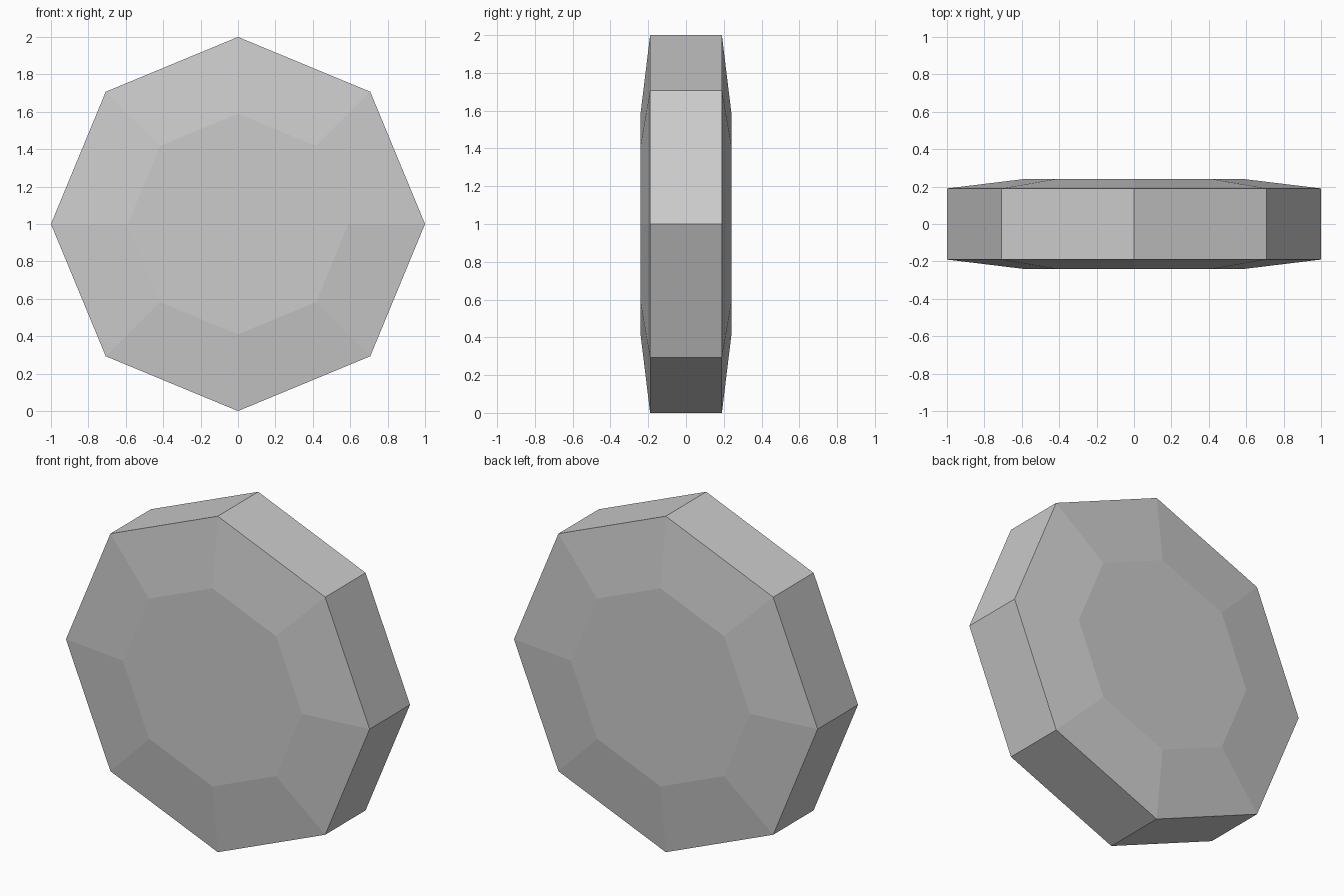
import bpy
import bmesh
from math import cos, sin, tau

cube = bpy.data.objects.get("Cube")
if cube:
    bpy.data.objects.remove(cube, do_unlink=True)

SIDES = 8
# Profile from back to front: (radius, y)
PROFILE = [(0.59, 0.24), (1.0, 0.19), (1.0, -0.19), (0.59, -0.24)]

# Single plain grey
grey = bpy.data.materials.new("plain_grey")
grey.use_nodes = True
colour = (0.6, 0.6, 0.6, 1.0)
grey.diffuse_color = colour
grey.node_tree.nodes["Principled BSDF"].inputs["Base Color"].default_value = colour

# Octagonal disc: rings of the profile bridged around the y axis
bm = bmesh.new()
rings = [[bm.verts.new((r * cos(tau * i / SIDES), y, 1 + r * sin(tau * i / SIDES)))
          for i in range(SIDES)] for r, y in PROFILE]
for a, b in zip(rings, rings[1:]):
    for i in range(SIDES):
        j = (i + 1) % SIDES
        bm.faces.new((a[i], a[j], b[j], b[i]))

# Flat back and front faces
bm.faces.new(rings[0])
bm.faces.new(rings[-1])
bmesh.ops.recalc_face_normals(bm, faces=bm.faces)

mesh = bpy.data.meshes.new("octagonal_disc")
bm.to_mesh(mesh)
bm.free()
mesh.materials.append(grey)
disc = bpy.data.objects.new("octagonal_disc", mesh)
bpy.context.collection.objects.link(disc)
